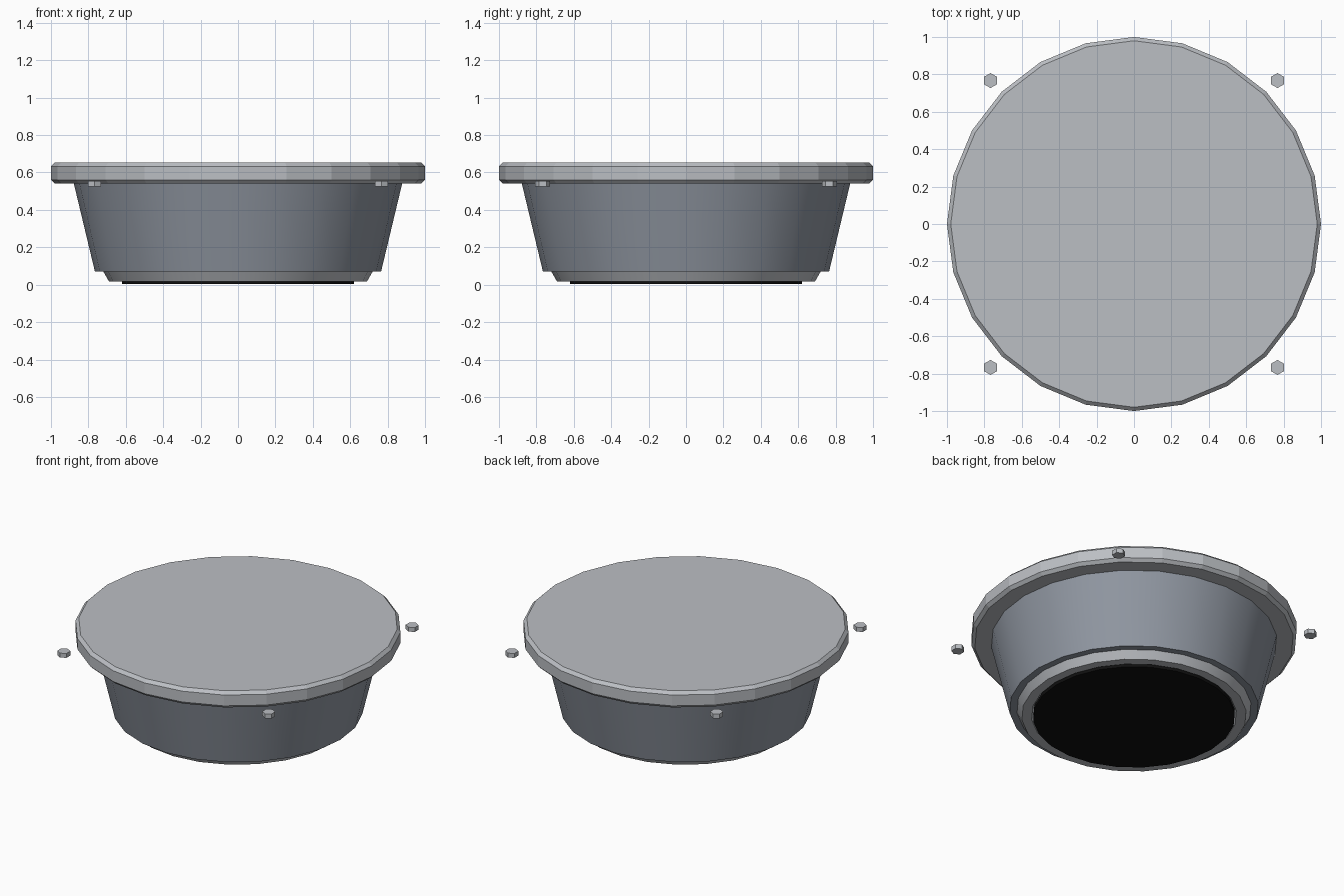
import bpy
from math import radians

if "Cube" in bpy.data.objects:
    bpy.data.objects.remove(bpy.data.objects["Cube"])

SIDES = 24


def material(name, rgb):
    m = bpy.data.materials.new(name)
    m.diffuse_color = (*rgb, 1)
    m.use_nodes = True
    m.node_tree.nodes["Principled BSDF"].inputs["Base Color"].default_value = m.diffuse_color
    return m


steel = material("steel", (0.5, 0.52, 0.55))
dark_steel = material("dark_steel", (0.28, 0.31, 0.36))
black = material("black", (0.005, 0.005, 0.005))


def finish(name, mat, smooth=True):
    ob = bpy.context.object
    ob.name = ob.data.name = name
    ob.data.materials.append(mat)
    if smooth:
        bpy.ops.object.shade_smooth_by_angle(angle=radians(30))
    return ob


def tapered(name, r_low, r_high, z0, z1, mat, xy=(0, 0), sides=SIDES, smooth=True):
    bpy.ops.mesh.primitive_cone_add(vertices=sides, radius1=r_low, radius2=r_high,
                                    depth=z1 - z0, location=(*xy, (z0 + z1) / 2))
    return finish(name, mat, smooth)


# Tapered bowl body
tapered("body", 0.765, 0.88, 0.07, 0.55, dark_steel)

# Wide top flange with chamfered rims
flange = tapered("top_flange", 1.0, 1.0, 0.54, 0.653, steel, smooth=False)
bevel = flange.modifiers.new("chamfer", "BEVEL")
bevel.width = 0.02
bevel.segments = 1
bevel.limit_method = "ANGLE"
bevel.angle_limit = radians(40)

# Hexagonal-section foot ring
bpy.ops.mesh.primitive_torus_add(major_segments=SIDES, minor_segments=6,
                                 major_radius=0.66, minor_radius=0.06,
                                 location=(0, 0, 0.07))
finish("foot_ring", steel)

# Black opening underneath
tapered("bottom_disc", 0.62, 0.62, 0.005, 0.03, black)

# Four hex bolts around the flange
for i, (sx, sy) in enumerate([(1, 1), (-1, 1), (-1, -1), (1, -1)]):
    tapered(f"bolt_{i + 1}", 0.04, 0.04, 0.525, 0.555, steel,
            (sx * 0.767, sy * 0.767), 6, False)
